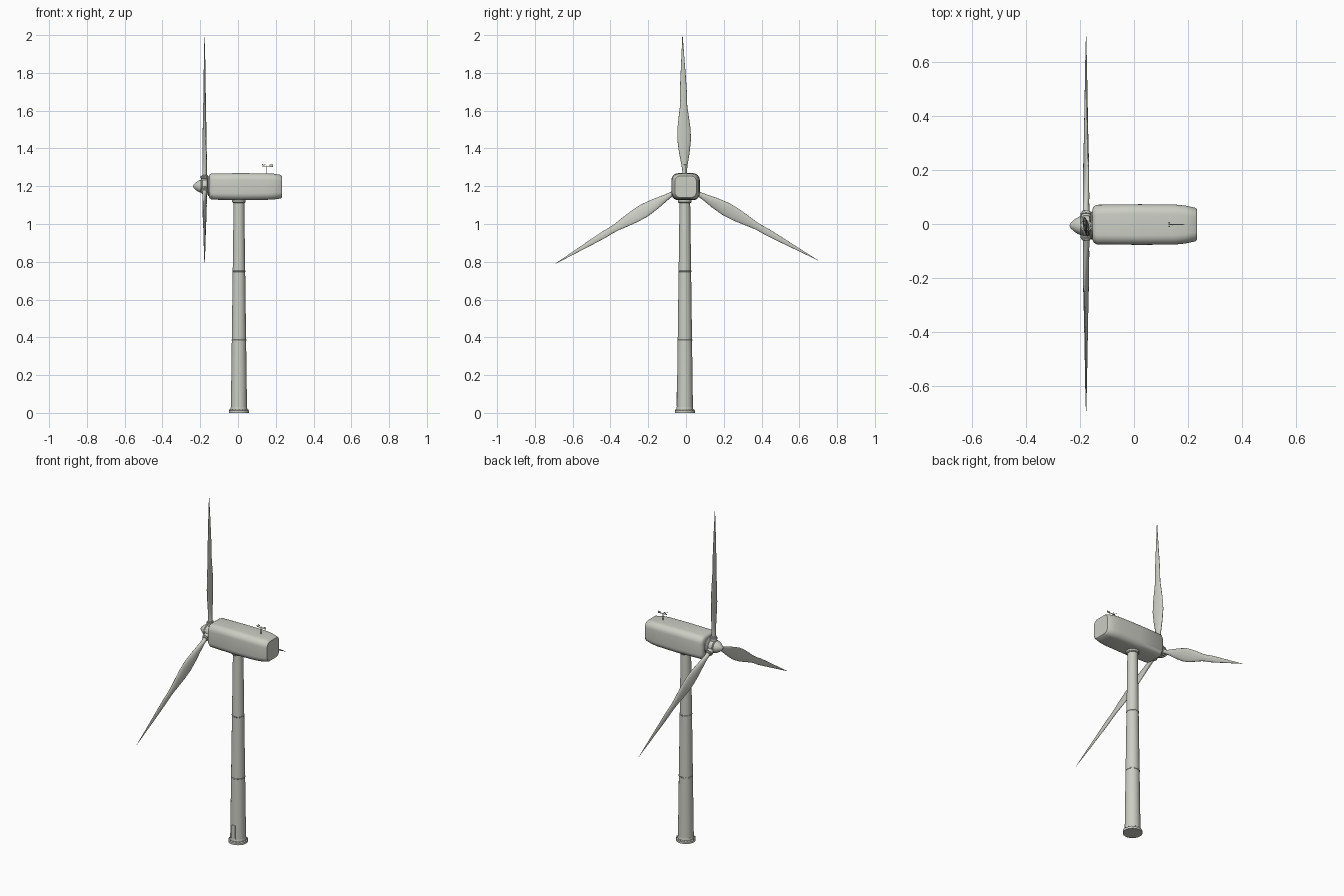
import bpy, bmesh
from math import sin, cos, pi, radians
from mathutils import Vector, Matrix

if "Cube" in bpy.data.objects:
    bpy.data.objects.remove(bpy.data.objects["Cube"])

YC = -0.006                              # centre line of tower and rotor
HUB = Vector((-0.177, YC, 1.2))


def material(name, colour):
    m = bpy.data.materials.new(name)
    m.use_nodes = True
    m.diffuse_color = colour
    m.node_tree.nodes["Principled BSDF"].inputs["Base Color"].default_value = colour
    return m


paint = material("pale grey paint", (0.6, 0.61, 0.55, 1))


def loft(name, rings, matrix=Matrix(), sharp=35):
    """Skin a list of closed rings and cap both ends."""
    bm = bmesh.new()
    loops = [[bm.verts.new(matrix @ Vector(p)) for p in ring] for ring in rings]
    n = len(loops[0])
    for a, b in zip(loops, loops[1:]):
        for i in range(n):
            j = (i + 1) % n
            bm.faces.new((a[i], a[j], b[j], b[i]))
    bm.faces.new(loops[0][::-1])
    bm.faces.new(loops[-1])
    bmesh.ops.recalc_face_normals(bm, faces=bm.faces)
    mesh = bpy.data.meshes.new(name)
    bm.to_mesh(mesh)
    bm.free()
    ob = bpy.data.objects.new(name, mesh)
    bpy.context.collection.objects.link(ob)
    mesh.materials.append(paint)
    bpy.ops.object.select_all(action="DESELECT")
    bpy.context.view_layer.objects.active = ob
    ob.select_set(True)
    bpy.ops.object.shade_smooth_by_angle(angle=radians(sharp))
    return ob


def oval(w, d, z, n, twist=0):
    """Ellipse in the xy plane, turned about z."""
    pts = []
    for i in range(n):
        a = 2 * pi * i / n
        pts.append(Matrix.Rotation(twist, 3, "Z") @ Vector((w * cos(a), d * sin(a), z)))
    return pts


def lathe(name, profile, matrix=Matrix(), n=32):
    return loft(name, [oval(r, r, z, n) for r, z in profile], matrix)


def box(name, lo, hi):
    ring = lambda z: [(lo[0], lo[1], z), (hi[0], lo[1], z), (hi[0], hi[1], z), (lo[0], hi[1], z)]
    return loft(name, [ring(lo[2]), ring(hi[2])])


def rounded(x, half, lo, hi, r, steps=6):
    """Rounded rectangle across the x axis."""
    pts = []
    for k, (sy, z) in enumerate(((1, hi - r), (-1, hi - r), (-1, lo + r), (1, lo + r))):
        for s in range(steps + 1):
            a = (k + s / steps) * pi / 2
            pts.append((x, YC / 3 + sy * (half - r) + r * cos(a), z + r * sin(a)))
    return pts


# Tower with base flange, section joints and yaw ring
axis = Matrix.Translation((0.005, YC, 0))
lathe("tower", [(0.043, 0), (0.028, 1.13)], axis)
lathe("base_flange", [(0.053, 0), (0.053, 0.012), (0.045, 0.016), (0.043, 0.03)], axis)
for i, (z, r) in enumerate(((0.385, 0.0385), (0.75, 0.0337))):
    lathe(f"tower_joint_{i}", [(r, z - 0.003), (r + 0.0008, z - 0.002),
                               (r + 0.0008, z + 0.002), (r, z + 0.003)], axis)
lathe("yaw_ring", [(0.032, 1.112), (0.036, 1.116), (0.036, 1.135)], axis)
for i in range(16):
    a = 2 * pi * i / 16
    bolt = axis @ Matrix.Translation((0.049 * cos(a), 0.049 * sin(a), 0.01))
    lathe(f"base_bolt_{i}", [(0.0025, 0), (0.0025, 0.009)], bolt, 6)
box("tower_door", (-0.006, YC - 0.045, 0.035), (0.016, YC - 0.036, 0.11))

# Nacelle
loft("nacelle", [rounded(*s) for s in (
    (-0.153, 0.058, 1.143, 1.256, 0.030),
    (-0.149, 0.066, 1.135, 1.263, 0.034),
    (-0.138, 0.073, 1.129, 1.268, 0.036),
    (0.02, 0.075, 1.126, 1.269, 0.036),
    (0.15, 0.074, 1.128, 1.268, 0.036),
    (0.19, 0.070, 1.130, 1.266, 0.036),
    (0.226, 0.062, 1.135, 1.260, 0.034),
    (0.232, 0.057, 1.140, 1.255, 0.030))])

# Rotor hub, turned about the x axis with the nose to -x
nose_turn = Matrix.Translation(HUB) @ Matrix.Rotation(-pi / 2, 4, "Y")
lathe("nose_cone", [(0.030, 0.012), (0.034, 0.020), (0.033, 0.026), (0.024, 0.041),
                    (0.010, 0.057), (0.001, 0.061)], nose_turn)
lathe("hub", [(0.026, -0.018), (0.036, -0.012), (0.038, 0), (0.036, 0.012), (0.028, 0.018)], nose_turn)
lathe("rotor_shaft", [(0.030, -0.03), (0.030, -0.01)], nose_turn)
lathe("shaft_flange", [(0.052, -0.026), (0.052, -0.020), (0.046, -0.016)], nose_turn)

# Blades: radius, chord, thickness, twist in degrees
stations = ((0.045, 0.024, 0.024, 0), (0.08, 0.024, 0.024, 0), (0.12, 0.036, 0.023, 12),
            (0.18, 0.058, 0.021, 11), (0.25, 0.074, 0.018, 10), (0.31, 0.069, 0.016, 9),
            (0.37, 0.054, 0.015, 8), (0.42, 0.040, 0.014, 7), (0.455, 0.036, 0.013, 6),
            (0.50, 0.037, 0.012, 5), (0.56, 0.031, 0.010, 4), (0.68, 0.016, 0.007, 2),
            (0.806, 0.001, 0.001, 0))
for i in range(3):
    turn = Matrix.Translation(HUB) @ Matrix.Rotation(radians(0.9 + 120 * i), 4, "X")
    loft(f"blade_{i}", [oval(t / 2, c / 2, r, 20, radians(w)) for r, c, t, w in stations], turn, 60)
    lathe(f"blade_collar_{i}", [(0.018, 0.02), (0.018, 0.042), (0.021, 0.043), (0.021, 0.050),
                                (0.017, 0.051), (0.017, 0.057), (0.013, 0.059)], turn, 24)
    for k in range(10):
        a = 2 * pi * k / 10
        lathe(f"collar_bolt_{i}_{k}", [(0.0015, 0.049), (0.0015, 0.053)],
              turn @ Matrix.Translation((0.019 * cos(a), 0.019 * sin(a), 0)), 6)

# Wind sensor: mast, bar, tail vane and spinning cups
lathe("sensor_mast", [(0.0018, 1.262), (0.0018, 1.31)], Matrix.Translation((0.152, -0.002, 0)), 8)
box("sensor_bar", (0.128, -0.0035, 1.304), (0.182, -0.0005, 1.307))
box("vane_tail", (0.168, -0.0028, 1.302), (0.186, -0.0012, 1.314))
lathe("cup_spindle", [(0.0015, 1.304), (0.0015, 1.315)], Matrix.Translation((0.134, -0.002, 0)), 8)
for i in range(3):
    a = 2 * pi * i / 3
    cup = Matrix.Translation((0.134 + 0.008 * cos(a), -0.002 + 0.008 * sin(a), 1.314))
    lathe(f"sensor_cup_{i}", [(0.001, -0.003), (0.003, -0.001), (0.003, 0.001), (0.001, 0.003)], cup, 8)
